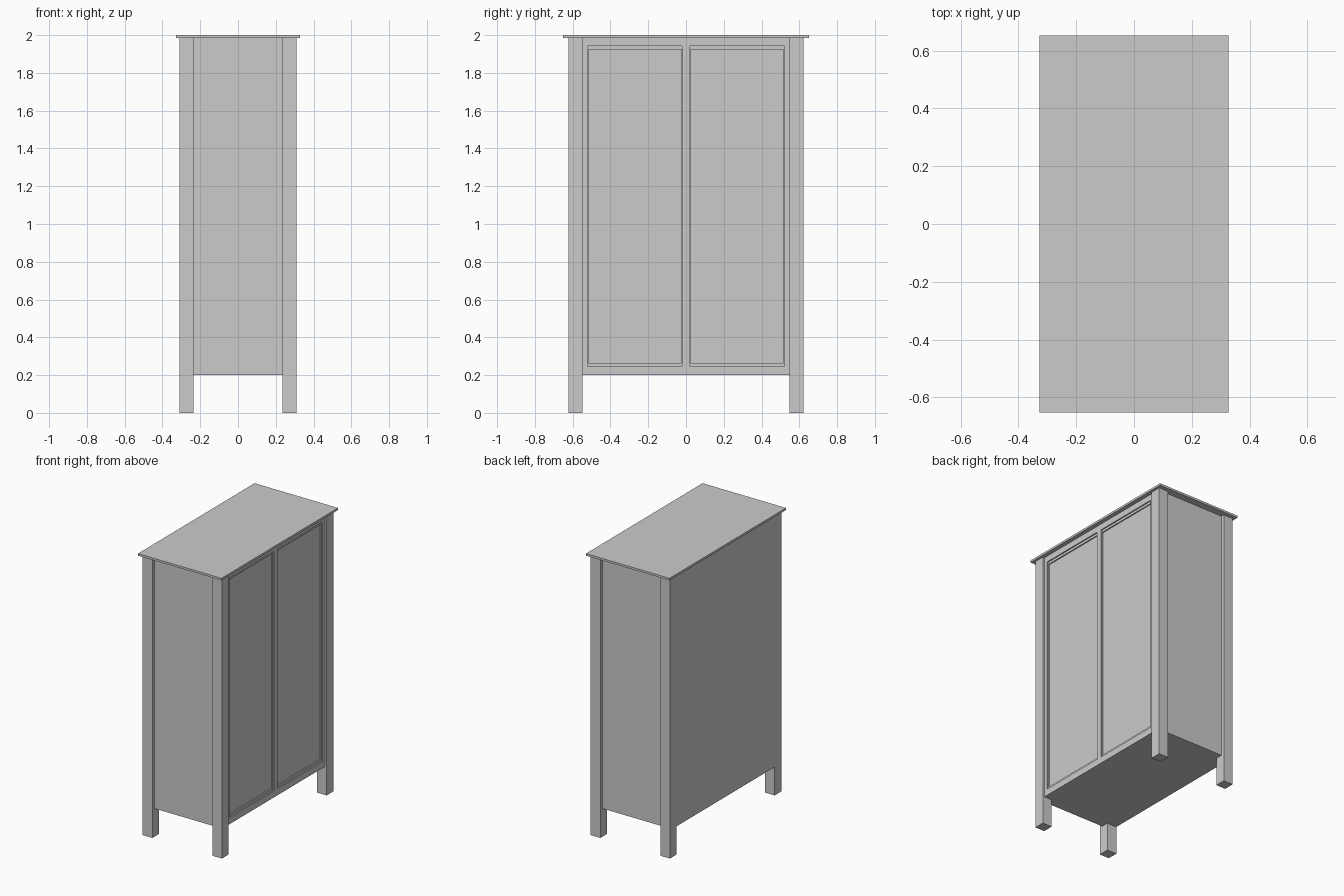
import bpy
import bmesh
from mathutils import Vector

default = bpy.data.objects.get("Cube")
if default:
    bpy.data.objects.remove(default, do_unlink=True)

GREY = (0.6, 0.6, 0.6, 1.0)
paint = bpy.data.materials.new("grey paint")
paint.use_nodes = True
paint.diffuse_color = GREY
paint.node_tree.nodes["Principled BSDF"].inputs["Base Color"].default_value = GREY


def box_mesh(low, high):
    """Return a bmesh box between two corners."""
    low, high = Vector(low), Vector(high)
    bm = bmesh.new()
    bmesh.ops.create_cube(bm, size=1)
    bmesh.ops.scale(bm, vec=high - low, verts=bm.verts)
    bmesh.ops.translate(bm, vec=(low + high) / 2, verts=bm.verts)
    return bm


def add_object(name, bm):
    mesh = bpy.data.meshes.new(name)
    bm.to_mesh(mesh)
    bm.free()
    mesh.materials.append(paint)
    obj = bpy.data.objects.new(name, mesh)
    bpy.context.collection.objects.link(obj)
    return obj


HEIGHT = 2.0
TOP_THICK = 0.015
UNDER_TOP = HEIGHT - TOP_THICK
LEG_X, LEG_Y, LEG = 0.31, 0.623, 0.075
DOOR_IN, DOOR_OUT = 0.02, 0.521
DOOR_LOW, DOOR_HIGH = 0.246, 1.942
FACE_X = 0.297

# Overhanging top board
add_object("top_board", box_mesh((-0.327, -0.652, UNDER_TOP), (0.327, 0.652, HEIGHT)))

# Four square corner posts
for x_name, sx in (("door_side", 1), ("back_side", -1)):
    for y_name, sy in (("left", 1), ("right", -1)):
        xs = sorted((sx * LEG_X, sx * (LEG_X - LEG)))
        ys = sorted((sy * LEG_Y, sy * (LEG_Y - LEG)))
        add_object(f"leg_{x_name}_{y_name}",
                   box_mesh((xs[0], ys[0], 0), (xs[1], ys[1], UNDER_TOP)))

# Cabinet body, cut along the door outlines
body = box_mesh((-LEG_X, -0.6, 0.2), (FACE_X, 0.6, UNDER_TOP))
cuts = [((0, y, 0), (0, 1, 0)) for y in (-DOOR_OUT, -DOOR_IN, DOOR_IN, DOOR_OUT)]
cuts += [((0, 0, z), (0, 0, 1)) for z in (DOOR_LOW, DOOR_HIGH)]
for point, normal in cuts:
    bmesh.ops.bisect_plane(body, geom=body.verts[:] + body.edges[:] + body.faces[:],
                           plane_co=point, plane_no=normal)
body.normal_update()


def is_door(face):
    c = face.calc_center_median()
    return (face.normal.x > 0.9 and DOOR_IN < abs(c.y) < DOOR_OUT
            and DOOR_LOW < c.z < DOOR_HIGH)


# Two recessed doors, each with a narrow border and a sunken panel
for door in [f for f in body.faces if is_door(f)]:
    for shrink, depth in ((1.0, 0.008), (0.98, 0.0), (1.0, 0.008)):
        door = bmesh.ops.extrude_discrete_faces(body, faces=[door])["faces"][0]
        centre = door.calc_center_median()
        for v in door.verts:
            v.co = centre + (v.co - centre) * shrink
            v.co.x -= depth
bmesh.ops.recalc_face_normals(body, faces=body.faces)
add_object("cabinet_body", body)
